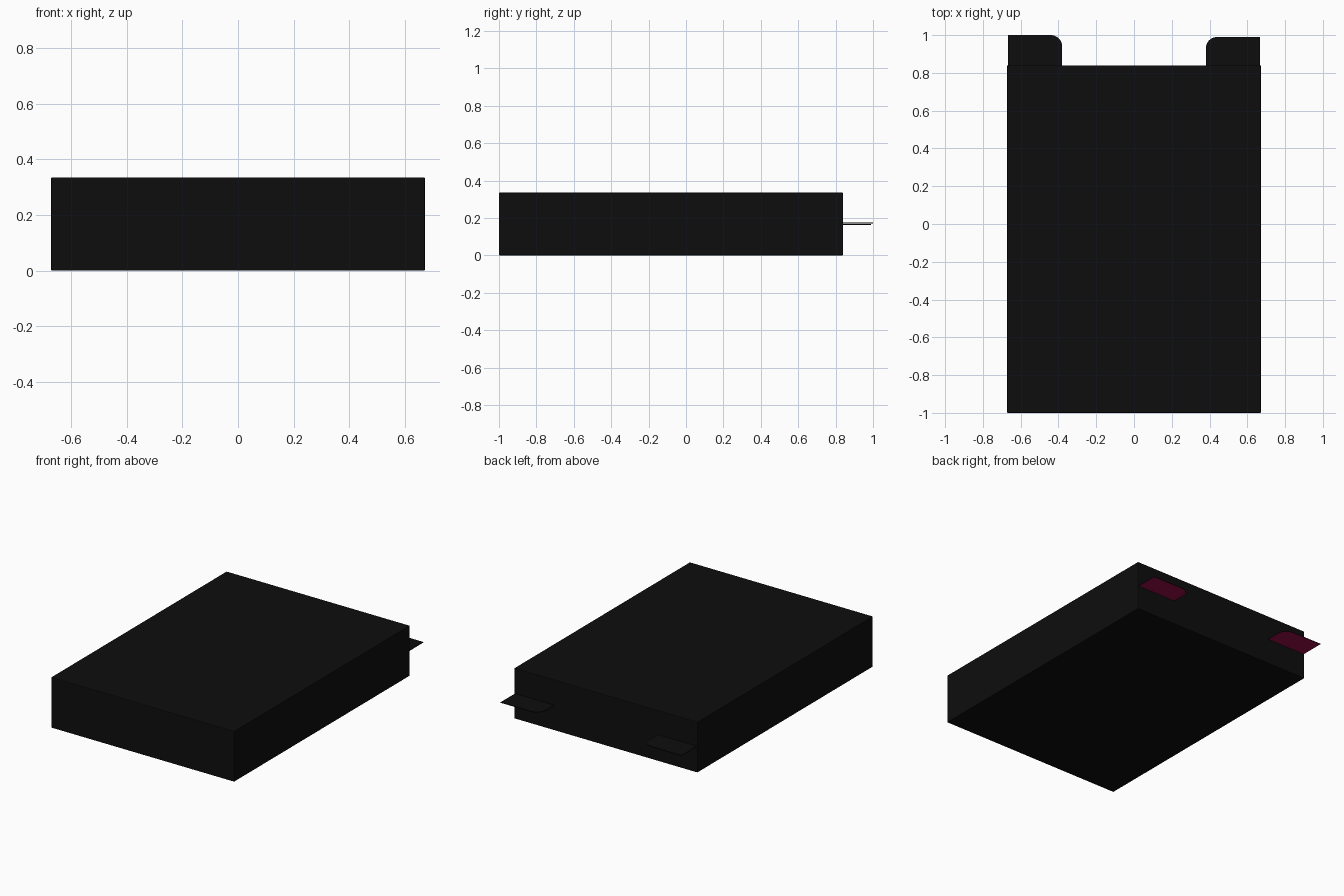
import bpy
import bmesh
from math import sin, cos, pi

cube = bpy.data.objects.get("Cube")
if cube:
    bpy.data.objects.remove(cube)


def make_material(name, color):
    mat = bpy.data.materials.new(name)
    mat.use_nodes = True
    mat.diffuse_color = color
    mat.node_tree.nodes["Principled BSDF"].inputs["Base Color"].default_value = color
    return mat


black = make_material("black", (0.0042, 0.0042, 0.0042, 1))
magenta = make_material("dark magenta", (0.30, 0.004, 0.06, 1))


def add_object(name, bm, *materials):
    bmesh.ops.recalc_face_normals(bm, faces=bm.faces)
    mesh = bpy.data.meshes.new(name)
    bm.to_mesh(mesh)
    bm.free()
    for mat in materials:
        mesh.materials.append(mat)
    obj = bpy.data.objects.new(name, mesh)
    bpy.context.collection.objects.link(obj)
    return obj


# Closed carton with slightly softened edges
HALF_X, FRONT, BACK, HEIGHT = 0.672, -1.0, 0.84, 0.335
bm = bmesh.new()
bmesh.ops.create_cube(bm, size=1)
bmesh.ops.scale(bm, vec=(2 * HALF_X, BACK - FRONT, HEIGHT), verts=bm.verts)
bmesh.ops.translate(bm, vec=(0, (BACK + FRONT) / 2, HEIGHT / 2), verts=bm.verts)
box = add_object("carton_body", bm, black)
bevel = box.modifiers.new("soft_edges", "BEVEL")
bevel.width = 0.004
bevel.segments = 2


# Thin flaps at the back: inner corner rounded, underside coloured
def add_flap(name, side, tip, z, radius=0.06, thickness=0.004):
    outer, inner = 0.667, 0.38
    outline = [(inner, BACK - 0.004), (outer, BACK - 0.004), (outer, tip)]
    for i in range(9):
        a = pi / 2 + i * pi / 16
        outline.append((inner + radius + radius * cos(a), tip - radius + radius * sin(a)))
    bm = bmesh.new()
    base = bm.faces.new([bm.verts.new((side * x, y, z)) for x, y in outline])
    top = bmesh.ops.extrude_face_region(bm, geom=[base])
    moved = [g for g in top["geom"] if isinstance(g, bmesh.types.BMVert)]
    bmesh.ops.translate(bm, vec=(0, 0, thickness), verts=moved)
    flap = add_object(name, bm, black, magenta)
    for face in flap.data.polygons:
        face.material_index = 1 if face.normal.z < -0.5 else 0


add_flap("flap_positive_x", 1, 0.99, 0.163)
add_flap("flap_negative_x", -1, 1.0, 0.171)
